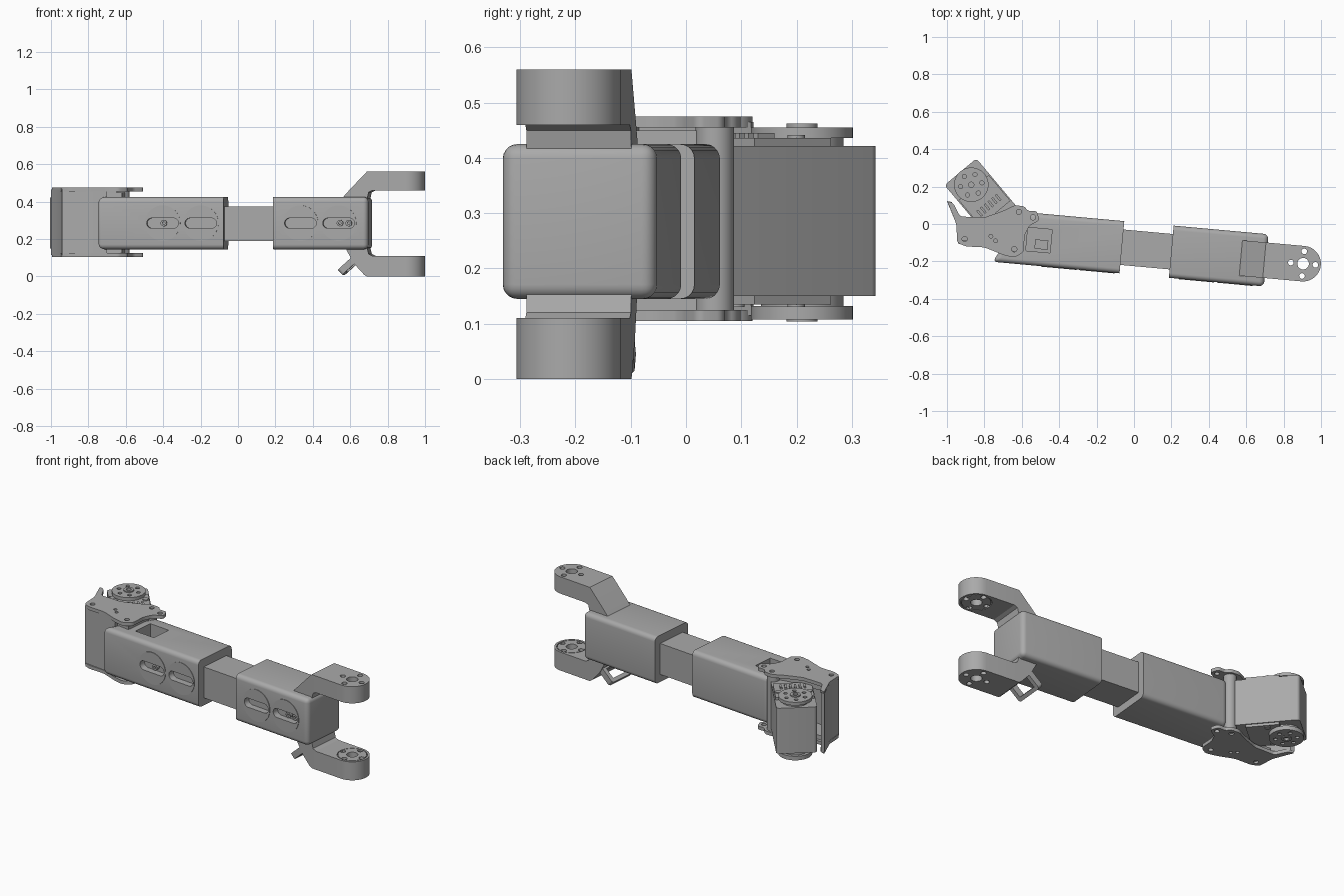
import bpy, bmesh
from math import cos, sin, pi, radians
from mathutils import Matrix

cube = bpy.data.objects.get("Cube")
if cube:
    bpy.data.objects.remove(cube, do_unlink=True)

grey = bpy.data.materials.new("machined grey")
grey.use_nodes = True
tone = (0.40, 0.40, 0.40, 1)
grey.diffuse_color = tone
grey.node_tree.nodes["Principled BSDF"].inputs["Base Color"].default_value = tone

# Working frames: the arm, its upright profile plane, and the motor
WORLD = Matrix()
ARM = Matrix.Translation((0, -0.13, 0)) @ Matrix.Rotation(radians(-5.2), 4, 'Z')
SIDE = ARM @ Matrix.Rotation(pi / 2, 4, 'X')
MOTOR = Matrix.Translation((-0.87, 0.21, 0)) @ Matrix.Rotation(radians(-50), 4, 'Z')


def circle(x, y, r, n=32):
    return [(x + r * cos(2 * pi * i / n), y + r * sin(2 * pi * i / n)) for i in range(n)]


def stadium(x0, x1, y, r, n=16):
    right = [(x1 + r * cos(a), y + r * sin(a)) for a in [pi * i / n - pi / 2 for i in range(n + 1)]]
    left = [(x0 - r * cos(a), y - r * sin(a)) for a in [pi * i / n - pi / 2 for i in range(n + 1)]]
    return right + left


def rect(x0, x1, y0, y1):
    return [(x0, y0), (x1, y0), (x1, y1), (x0, y1)]


def prism(name, pts, z0, z1, frame=WORLD, bevel=0, pick=None):
    """Extrude an outline; round the edges chosen by pick."""
    bm = bmesh.new()
    base = bm.faces.new([bm.verts.new((x, y, z0)) for x, y in pts])
    ext = bmesh.ops.extrude_face_region(bm, geom=[base])
    tops = [v for v in ext["geom"] if isinstance(v, bmesh.types.BMVert)]
    bmesh.ops.translate(bm, vec=(0, 0, z1 - z0), verts=tops)
    bmesh.ops.recalc_face_normals(bm, faces=bm.faces)
    if bevel:
        edges = [e for e in bm.edges if pick is None or pick(*(v.co for v in e.verts))]
        bmesh.ops.bevel(bm, geom=edges, offset=bevel, segments=5, profile=0.5,
                        affect='EDGES', clamp_overlap=True)
    bm.transform(frame)
    mesh = bpy.data.meshes.new(name)
    bm.to_mesh(mesh)
    bm.free()
    mesh.materials.append(grey)
    obj = bpy.data.objects.new(name, mesh)
    bpy.context.scene.collection.objects.link(obj)
    return obj


def cut(obj, cutters):
    """Subtract cutters from a part, then drop them."""
    for c in cutters:
        mod = obj.modifiers.new("cut", 'BOOLEAN')
        mod.operation, mod.solver, mod.object = 'DIFFERENCE', 'EXACT', c
    bpy.context.view_layer.update()
    graph = bpy.context.evaluated_depsgraph_get()
    mesh = bpy.data.meshes.new_from_object(obj.evaluated_get(graph))
    obj.modifiers.clear()
    obj.data = mesh
    for c in cutters:
        bpy.data.objects.remove(c, do_unlink=True)


def holes(obj, spots, z0, z1, frame=WORLD):
    cut(obj, [prism("hole_cutter", circle(x, y, r, 20), z0, z1, frame) for x, y, r in spots])


def upright(a, b):
    return abs(a.z - b.z) > 0.01


# Telescopic tube: two sleeves and the bar between them
prism("inner_bar", rect(-0.12, 0.26, -0.095, 0.095), 0.19, 0.375, ARM)
rear = prism("rear_sleeve", [(-0.065, -0.14), (-0.065, 0.14), (-0.60, 0.14), (-0.745, -0.14)],
             0.145, 0.425, ARM, 0.026, lambda a, b: min(a.x, b.x) < -0.1)
front = prism("front_sleeve", rect(0.2, 0.71, -0.14, 0.14),
              0.145, 0.425, ARM, 0.026, lambda a, b: max(a.x, b.x) > 0.3)
cut(rear, [prism("pocket_cutter", rect(-0.575, -0.445, -0.065, 0.06), 0.30, 0.5, ARM)])
prism("pocket_block", rect(-0.53, -0.46, -0.05, 0.0), 0.29, 0.36, ARM)

# Slotted round covers with screws on the front side
Z = 0.285
for sleeve, centres in ((rear, (-0.392, -0.187)), (front, (0.348, 0.553))):
    cut(sleeve, [prism("slot_cutter", stadium(u - 0.058, u + 0.058, Z, 0.027), 0.105, 0.2, SIDE)
                 for u in centres])
    for u in centres:
        cover = prism("slot_cover", circle(u, Z, 0.095, 48), 0.137, 0.143, SIDE)
        cut(cover, [prism("slot_cutter", stadium(u - 0.058, u + 0.058, Z, 0.027), 0.1, 0.2, SIDE)])
for u in (-0.388, 0.558, 0.605):
    screw = prism("slot_screw", circle(u, Z, 0.017, 20), 0.10, 0.125, SIDE)
    holes(screw, [(u, Z, 0.007)], 0.115, 0.15, SIDE)

# Fork: two perforated pads joined to the sleeve by sloping necks
bolt_ring = [(0.908, 0, 0.031)] + [(0.908 + 0.066 * cos(k * pi / 2), 0.066 * sin(k * pi / 2), 0.015)
                                   for k in range(4)]
for side, z0, z1, inner in (("upper", 0.46, 0.56, 0.46), ("lower", 0.0, 0.11, 0.11)):
    outline = [p for p in stadium(0.72, 0.908, 0, 0.095) if p[0] > 0.8] + [(0.70, 0.095), (0.70, -0.095)]
    pad = prism(side + "_fork_pad", outline, z0, z1, ARM)
    recess = prism("recess_cutter", [p for p in circle(0.908, 0, 0.082, 40)], inner - 0.012, inner + 0.012, ARM)
    cut(pad, [recess])
    holes(pad, bolt_ring, z0 - 0.05, z1 + 0.05, ARM)
    hub = prism(side + "_hub_disc", circle(0.908, 0, 0.078, 40), *sorted((inner, inner + (0.02 if side == "upper" else -0.02))), ARM)
    holes(hub, bolt_ring, z0 - 0.05, z1 + 0.05, ARM)
prism("upper_fork_neck", [(0.56, 0.41), (0.60, 0.455), (0.685, 0.545), (0.70, 0.56), (0.73, 0.56),
                          (0.73, 0.46), (0.71, 0.45), (0.70, 0.41)], -0.095, 0.095, SIDE)
prism("lower_fork_neck", [(0.58, 0.16), (0.60, 0.125), (0.63, 0.07), (0.685, 0.01), (0.70, 0.0),
                          (0.73, 0.0), (0.73, 0.11), (0.71, 0.12), (0.70, 0.16)], -0.095, 0.095, SIDE)

# Square cable loop hanging from the lower neck
LOOP = ARM @ Matrix.Translation((0.555, 0, 0.022)) @ Matrix.Rotation(radians(-42), 4, 'Y')
loop = prism("cable_loop", rect(0.0, 0.12, -0.09, 0.09), -0.018, 0.018, LOOP, 0.015,
             lambda a, b: upright(a, b) and a.x < 0.01)
cut(loop, [prism("loop_cutter", rect(0.022, 0.085, -0.065, 0.065), -0.1, 0.1, LOOP)])

# Bracket: matching plates, a bent wall and a rounded column
plate = [(-1.0, 0.125), (-0.965, 0.11), (-0.93, 0.04), (-0.80, 0.035), (-0.70, 0.07), (-0.64, 0.10),
         (-0.585, 0.095), (-0.57, 0.07), (-0.52, 0.07), (-0.505, 0.02), (-0.56, -0.01), (-0.585, -0.06),
         (-0.59, -0.15), (-0.64, -0.18), (-0.70, -0.165), (-0.80, -0.125), (-0.90, -0.12),
         (-0.945, -0.10), (-0.95, 0.0)]
plate_holes = [(-0.615, 0.065, 0.014), (-0.54, 0.035, 0.014), (-0.64, -0.135, 0.014),
               (-0.905, -0.08, 0.014), (-0.765, -0.065, 0.01), (-0.74, -0.09, 0.01)]
for side, z0 in (("top", 0.455), ("bottom", 0.105)):
    part = prism(side + "_bracket_plate", plate, z0, z0 + 0.02, WORLD, 0.014, upright)
    holes(part, plate_holes, z0 - 0.1, z0 + 0.1)
    shim = 0.42 if side == "top" else 0.12
    prism(side + "_bracket_spacer", [(-0.94, -0.10), (-0.62, -0.15), (-0.60, 0.05), (-0.70, 0.03), (-0.92, 0.02)],
          shim, shim + 0.03)
prism("bracket_wall", [(-1.0, 0.122), (-0.975, 0.118), (-0.93, 0.01), (-0.925, -0.085), (-0.80, -0.10),
                       (-0.70, -0.13), (-0.70, -0.16), (-0.80, -0.122), (-0.94, -0.105), (-0.95, 0.0)],
      0.115, 0.465)
prism("bracket_column", circle(-0.615, 0.052, 0.035), 0.115, 0.465)

# Motor: rounded body, raised decks, horns, screws and connector ribs
prism("motor_body", rect(-0.09, 0.32, -0.111, 0.111), 0.15, 0.422, MOTOR, 0.018,
      lambda a, b: upright(a, b) and a.x < 0)
horn_holes = [(0, 0, 0.014)] + [(0.058 * cos(k * pi / 3), 0.058 * sin(k * pi / 3), 0.011) for k in range(6)]
for side, deck, horn, hub in (("top", (0.41, 0.436), (0.436, 0.455), (0.445, 0.462)),
                              ("bottom", (0.135, 0.16), (0.108, 0.132), (0.104, 0.12))):
    prism(side + "_motor_deck", rect(0.02, 0.20, -0.105, 0.105), *deck, MOTOR)
    disc = prism(side + "_motor_horn", circle(0, 0, 0.092, 48), *horn, MOTOR)
    holes(disc, horn_holes, 0, 0.7, MOTOR)
    prism(side + "_horn_shaft", circle(0, 0, 0.075), min(deck[0], horn[0] + 0.01), max(deck[1], horn[0] + 0.01), MOTOR)
    ring = prism(side + "_horn_hub", circle(0, 0, 0.028), *hub, MOTOR)
    holes(ring, [(0, 0, 0.014)], 0, 0.7, MOTOR)
    for y in (-0.085, 0.085):
        prism(side + "_motor_screw", circle(0.085, y, 0.016, 20), deck[0] - 0.005, deck[1] + 0.006, MOTOR)
for k in range(6):
    y = -0.07 + 0.026 * k
    prism("connector_rib", rect(0.125, 0.165, y, y + 0.012), 0.42, 0.445, MOTOR)

# Soft shading on curves, crisp edges elsewhere
bpy.ops.object.select_all(action='DESELECT')
for obj in bpy.context.scene.objects:
    if obj.type == 'MESH' and obj.data.materials and obj.data.materials[0] == grey:
        obj.select_set(True)
        bpy.context.view_layer.objects.active = obj
bpy.ops.object.shade_smooth_by_angle(angle=radians(30))
